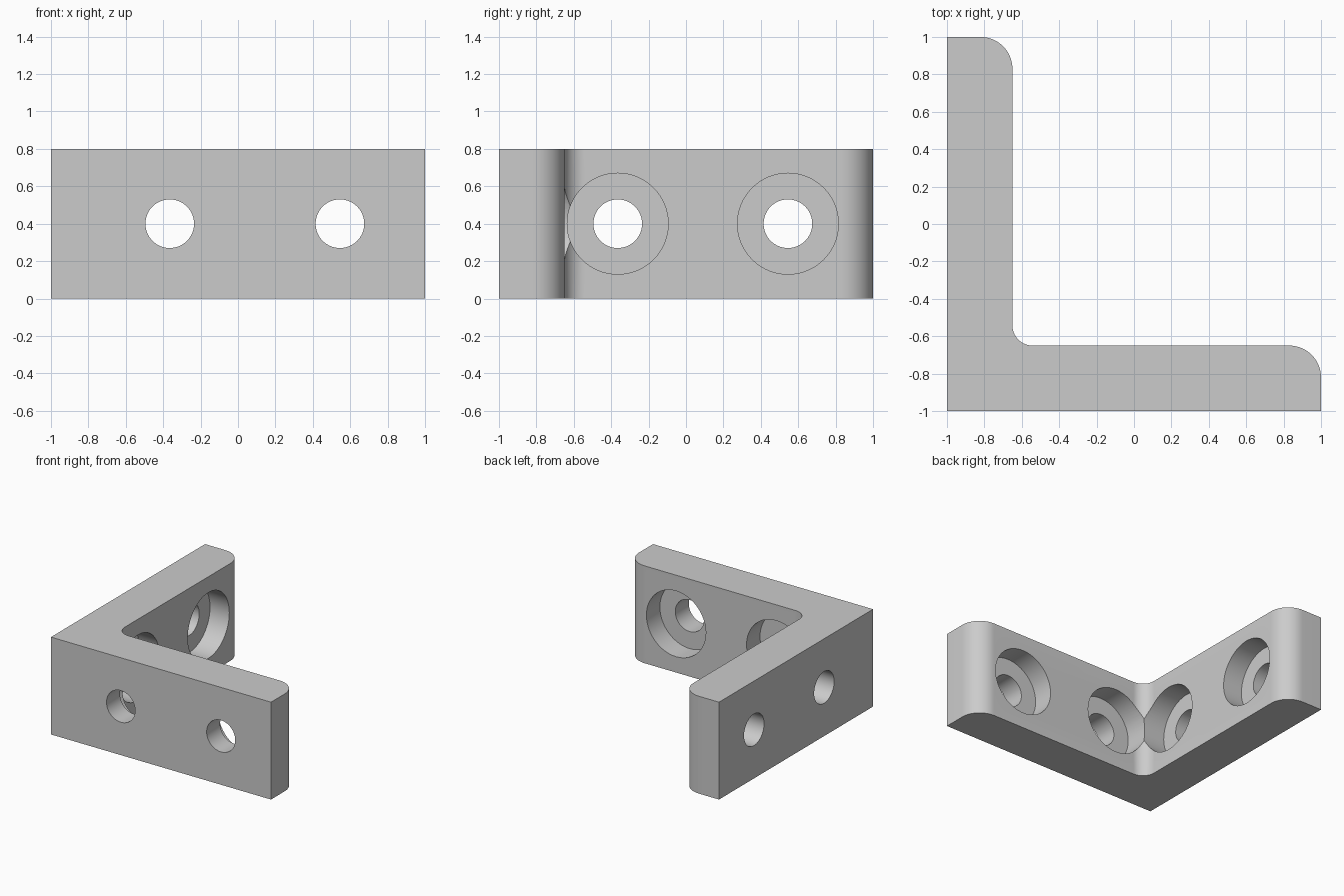
import bpy, bmesh, math
from mathutils import Matrix, Vector

if "Cube" in bpy.data.objects:
    bpy.data.objects.remove(bpy.data.objects["Cube"])

T, H = 0.35, 0.80            # leg thickness, bracket height
INNER = -1 + T               # inside face of each leg
R_END, R_IN = 0.17, 0.108    # tip rounding, inside corner fillet
HOLES = (-0.365, 0.545)      # hole positions along each leg
R_HOLE, R_BORE, DEPTH = 0.13, 0.27, 0.175

grey = bpy.data.materials.new("plain grey")
grey.diffuse_color = (0.6, 0.6, 0.6, 1)
grey.use_nodes = True
grey.node_tree.nodes["Principled BSDF"].inputs["Base Color"].default_value = grey.diffuse_color


def arc(cx, cy, r, a0, a1, n=16):
    """Points on an arc, angles in degrees."""
    angles = [math.radians(a0 + (a1 - a0) * i / n) for i in range(n + 1)]
    return [(cx + r * math.cos(a), cy + r * math.sin(a)) for a in angles]


def finish(bm, name):
    bmesh.ops.recalc_face_normals(bm, faces=bm.faces)
    mesh = bpy.data.meshes.new(name)
    bm.to_mesh(mesh)
    bm.free()
    mesh.materials.append(grey)
    ob = bpy.data.objects.new(name, mesh)
    bpy.context.collection.objects.link(ob)
    return ob


# L-shaped body extruded from its profile
profile = [(-1, -1), (1, -1)]
profile += arc(1 - R_END, INNER - R_END, R_END, 0, 90)
profile += arc(INNER + R_IN, INNER + R_IN, R_IN, 270, 180)
profile += arc(INNER - R_END, 1 - R_END, R_END, 0, 90)
profile += [(-1, 1)]
bm = bmesh.new()
base = bm.faces.new([bm.verts.new((x, y, 0)) for x, y in profile])
top = bmesh.ops.extrude_face_region(bm, geom=[base])["geom"]
bmesh.ops.translate(bm, vec=(0, 0, H),
                    verts=[v for v in top if isinstance(v, bmesh.types.BMVert)])
bracket = finish(bm, "corner_bracket")


def cutter(name, leg, pos, r, start, end):
    """Cylinder running through a leg from depth start to end."""
    bm = bmesh.new()
    mid = (start + end) / 2
    if leg == "front":
        place = Matrix.Translation((pos, mid, H / 2)) @ Matrix.Rotation(math.pi / 2, 4, "X")
    else:
        place = Matrix.Translation((mid, pos, H / 2)) @ Matrix.Rotation(math.pi / 2, 4, "Y")
    bmesh.ops.create_cone(bm, cap_ends=True, segments=64, radius1=r, radius2=r,
                          depth=end - start, matrix=place)
    ob = finish(bm, name)
    ob.hide_render = True
    ob.hide_set(True)
    mod = bracket.modifiers.new(name, "BOOLEAN")
    mod.operation, mod.solver, mod.object = "DIFFERENCE", "EXACT", ob
    return ob


# Screw holes with counterbores on the inside faces
cutters = []
for leg in ("front", "left"):
    for i, pos in enumerate(HOLES):
        cutters.append(cutter(f"{leg}_bore_cutter_{i}", leg, pos, R_BORE,
                              INNER - DEPTH, INNER + 0.2))
        cutters.append(cutter(f"{leg}_hole_cutter_{i}", leg, pos, R_HOLE,
                              -1.1, INNER - DEPTH / 2))

# Apply the cuts and remove the cutters
bpy.context.view_layer.objects.active = bracket
bracket.select_set(True)
for mod in list(bracket.modifiers):
    bpy.ops.object.modifier_apply(modifier=mod.name)
for ob in cutters:
    bpy.data.objects.remove(ob)

bpy.ops.object.shade_smooth_by_angle(angle=math.radians(30))
